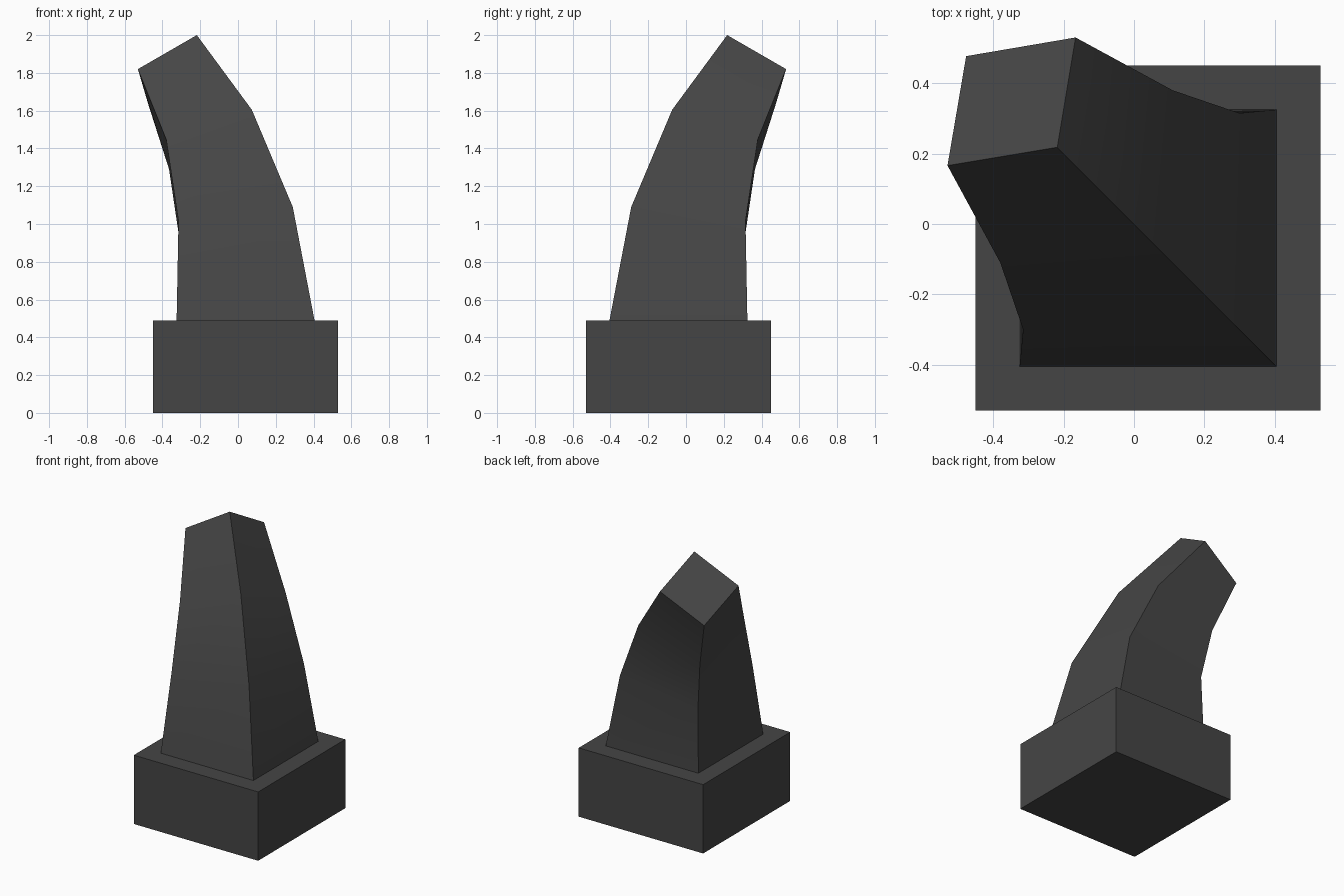
import bpy, bmesh, math
from mathutils import Vector

cube = bpy.data.objects.get("Cube")
if cube:
    bpy.data.objects.remove(cube, do_unlink=True)

# Single dark grey material
grey = bpy.data.materials.new("dark_grey")
grey.use_nodes = True
colour = (0.06, 0.06, 0.06, 1)
grey.diffuse_color = colour
grey.node_tree.nodes["Principled BSDF"].inputs["Base Color"].default_value = colour


def loft(name, rings, smooth=False):
    """Skin a stack of four-sided rings and cap both ends."""
    bm = bmesh.new()
    loops = [[bm.verts.new(p) for p in ring] for ring in rings]
    for low, high in zip(loops, loops[1:]):
        for i in range(4):
            j = (i + 1) % 4
            bm.faces.new((low[i], low[j], high[j], high[i]))
    bm.faces.new(loops[0][::-1])
    bm.faces.new(loops[-1])
    bmesh.ops.recalc_face_normals(bm, faces=bm.faces)
    mesh = bpy.data.meshes.new(name)
    bm.to_mesh(mesh)
    bm.free()
    mesh.materials.append(grey)
    obj = bpy.data.objects.new(name, mesh)
    bpy.context.collection.objects.link(obj)
    if smooth:
        bpy.ops.object.select_all(action='DESELECT')
        obj.select_set(True)
        bpy.context.view_layer.objects.active = obj
        bpy.ops.object.shade_smooth_by_angle(angle=math.radians(30))
    return obj


def diagonal_ring(outer, outer_z, inner, inner_z, side):
    """Ring mirrored across the diagonal the horn leans along."""
    mid_z = (outer_z + inner_z) / 2
    x, y = side
    return [Vector((outer, -outer, outer_z)), Vector((-y, -x, mid_z)),
            Vector((inner, -inner, inner_z)), Vector((x, y, mid_z))]


# Square base block
base_top = 0.49
low, high = -0.45, 0.53
loft("base_block", [[(high, -high, z), (high, -low, z), (low, -low, z), (low, -high, z)]
                    for z in (0, base_top)])

# Tapered horn bending towards the back right corner
loft("curved_horn", [
    diagonal_ring(0.405, base_top, -0.325, base_top, (-0.325, -0.405)),
    diagonal_ring(0.29, 1.09, -0.313, 0.94, (-0.315, -0.30)),
    diagonal_ring(0.073, 1.605, -0.365, 1.29, (-0.38, -0.11)),
    diagonal_ring(-0.218, 2.0, -0.477, 1.64, (-0.53, 0.166)),
], smooth=True)
